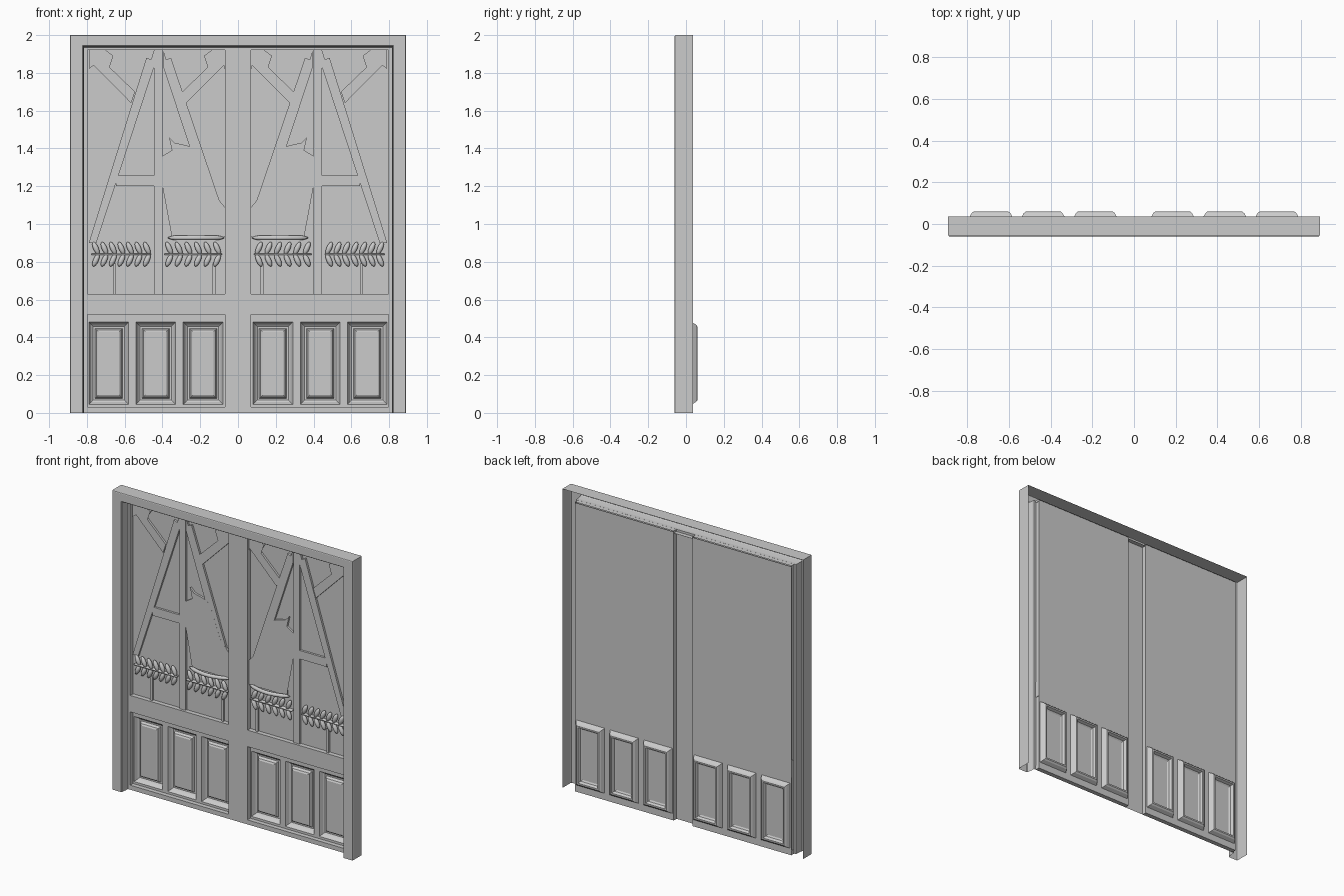
import bpy, bmesh, math
from mathutils import Matrix

if "Cube" in bpy.data.objects:
    bpy.data.objects.remove(bpy.data.objects["Cube"])

SHEET, FACE, RELIEF = 0.03, 0.0, 0.016   # depth of back sheet, door face, carving


def finish(bm, name, smooth=False):
    bmesh.ops.remove_doubles(bm, verts=bm.verts, dist=1e-5)
    bmesh.ops.recalc_face_normals(bm, faces=bm.faces)
    me = bpy.data.meshes.new(name)
    bm.to_mesh(me)
    bm.free()
    ob = bpy.data.objects.new(name, me)
    bpy.context.collection.objects.link(ob)
    if smooth:
        for p in me.polygons:
            p.use_smooth = True
    return ob


def skin(bm, rows):
    vs = [[bm.verts.new(p) for p in r] for r in rows]
    for a, b in zip(vs, vs[1:]):
        for i in range(len(a) - 1):
            bm.faces.new((a[i], a[i + 1], b[i + 1], b[i]))


def prism(bm, pts, y0, y1):
    # outline in x/z, front face and side walls; the back rests on the sheet
    front = [bm.verts.new((x, y0, z)) for x, z in pts]
    back = [bm.verts.new((x, y1, z)) for x, z in pts]
    f = bm.faces.new(front)
    n = len(pts)
    for i in range(n):
        j = (i + 1) % n
        bm.faces.new((front[i], front[j], back[j], back[i]))
    bmesh.ops.triangulate(bm, faces=[f])


def rect(x0, x1, z0, z1):
    return [(x0, z0), (x1, z0), (x1, z1), (x0, z1)]


# Outer frame: mitred open-backed moulding (inset from edge, depth)
profile = [(0, .036), (0, -.053), (.002, -.058), (.007, -.06), (.066, -.06),
           (.071, -.055), (.076, -.02), (.076, FACE), (.093, FACE), (.093, SHEET)]
bm = bmesh.new()
rows = []
for s, top in ((-1, 0), (-1, 1), (1, 1), (1, 0)):
    rows.append([(s * (.89 - d), y, (2 - d * .85) if top else 0) for d, y in profile])
skin(bm, rows)
finish(bm, "outer_frame")

# Centre mullion: open-backed channel
bm = bmesh.new()
skin(bm, [[(x, y, z) for x, y in ((-.07, SHEET), (-.07, FACE), (.07, FACE), (.07, SHEET))]
          for z in (0, 1.935)])
finish(bm, "centre_mullion")

# Carved bars and shapes of one upper panel, x measured from the centre
leg = [(.445, 1.83), (.75, .90), (.79, .90), (.485, 1.88), (.46, 1.87), (.445, 1.92)]
brace = [(.566, 1.64), (.745, 1.82), (.765, 1.84), (.79, 1.82), (.79, 1.92),
         (.70, 1.92), (.66, 1.89), (.69, 1.84), (.68, 1.83), (.545, 1.70)]


def flip(pts):
    return [(max(.84 - x, .07), z) for x, z in pts]


silhouette = [(.40, 1.36), (.35, 1.39), (.365, 1.46), (.335, 1.43), (.27, 1.415),
              (.22, 1.39), (.145, 1.18), (.07, 1.09), (.07, .93), (.35, .93),
              (.335, 1.10), (.35, 1.15), (.40, 1.20)]
inner_leg = [(.395, 1.83), (.25, 1.39), (.12, 1.0), (.07, 1.0), (.07, 1.04),
             (.355, 1.88), (.38, 1.87), (.395, 1.92)]
carving = [rect(.40, .445, .63, 1.92), rect(.445, .645, 1.20, 1.257),
           rect(.645, .66, .63, .79), rect(.12, .135, .63, .79),
           leg, brace, inner_leg, flip(brace), silhouette]

# Panel moulding loops: inset, depth
loops = [(0, SHEET), (.012, .052), (.022, .06), (.032, .06), (.04, .042),
         (.05, .036)]
xs = [.07, .08, .29, .33, .54, .58, .79, .80]
zs = [0, .045, .48, 1.93]

for s, side in ((-1, "left"), (1, "right")):
    # Door sheet with three moulded lower panels
    bm = bmesh.new()
    for i in range(7):
        for j in range(3):
            x0, x1, z0, z1 = xs[i], xs[i + 1], zs[j], zs[j + 1]
            panel = i % 2 == 1 and j == 1
            rings = []
            for d, y in (loops if panel else loops[:1]):
                q = rect(x0 + d, x1 - d, z0 + d, z1 - d)
                rings.append([(s * x, y, z) for x, z in q])
            if panel:
                skin(bm, [r + r[:1] for r in rings])
            bm.faces.new([bm.verts.new(p) for p in rings[-1]])
    finish(bm, side + "_door_sheet")

    # Door rails
    bm = bmesh.new()
    for z0, z1 in ((0, .03), (.52, .63)):
        prism(bm, [(s * x, z) for x, z in rect(.07, .80, z0, z1)], FACE, SHEET)
    prism(bm, [(s * x, z) for x, z in rect(.07, .80, 1.92, 1.935)], FACE, SHEET)
    finish(bm, side + "_door_rails")

    # Upper carving
    bm = bmesh.new()
    for k, pts in enumerate(carving):
        prism(bm, [(s * x, z) for x, z in pts], RELIEF - .0002 * (k % 3), SHEET)
    finish(bm, side + "_carved_bars")

    # Leaf garland
    bm = bmesh.new()
    for start, end, n in ((.085, .39, 6), (.46, .775, 7)):
        for k in range(n):
            x = start + (end - start) * (k + .5) / n
            for z, tilt in ((.872, 1), (.808, -1)):
                m = (Matrix.Translation((s * x, .016, z))
                     @ Matrix.Rotation(s * tilt * math.radians(24), 4, 'Y')
                     @ Matrix.Diagonal((.015, .014, .036, 1)))
                bmesh.ops.create_uvsphere(bm, u_segments=10, v_segments=8, radius=1, matrix=m)
        # stem
        prism(bm, [(s * a, b) for a, b in rect(start, end, .836, .844)], .008, SHEET)
    finish(bm, side + "_leaf_garland", True)

    # Bowed ledge above the garland: tapered tube following an arc
    bm = bmesh.new()
    rows = []
    for k in range(17):
        t = k / 16
        bow = math.sin(math.pi * t)
        r = .013 * min(1, .25 + 2.5 * bow)
        rows.append([(s * (.075 + .295 * t),
                      .02 - .035 * bow + r * math.cos(a * math.pi / 4),
                      .927 + r * math.sin(a * math.pi / 4)) for a in range(9)])
    skin(bm, rows)
    finish(bm, side + "_bowed_ledge", True)
